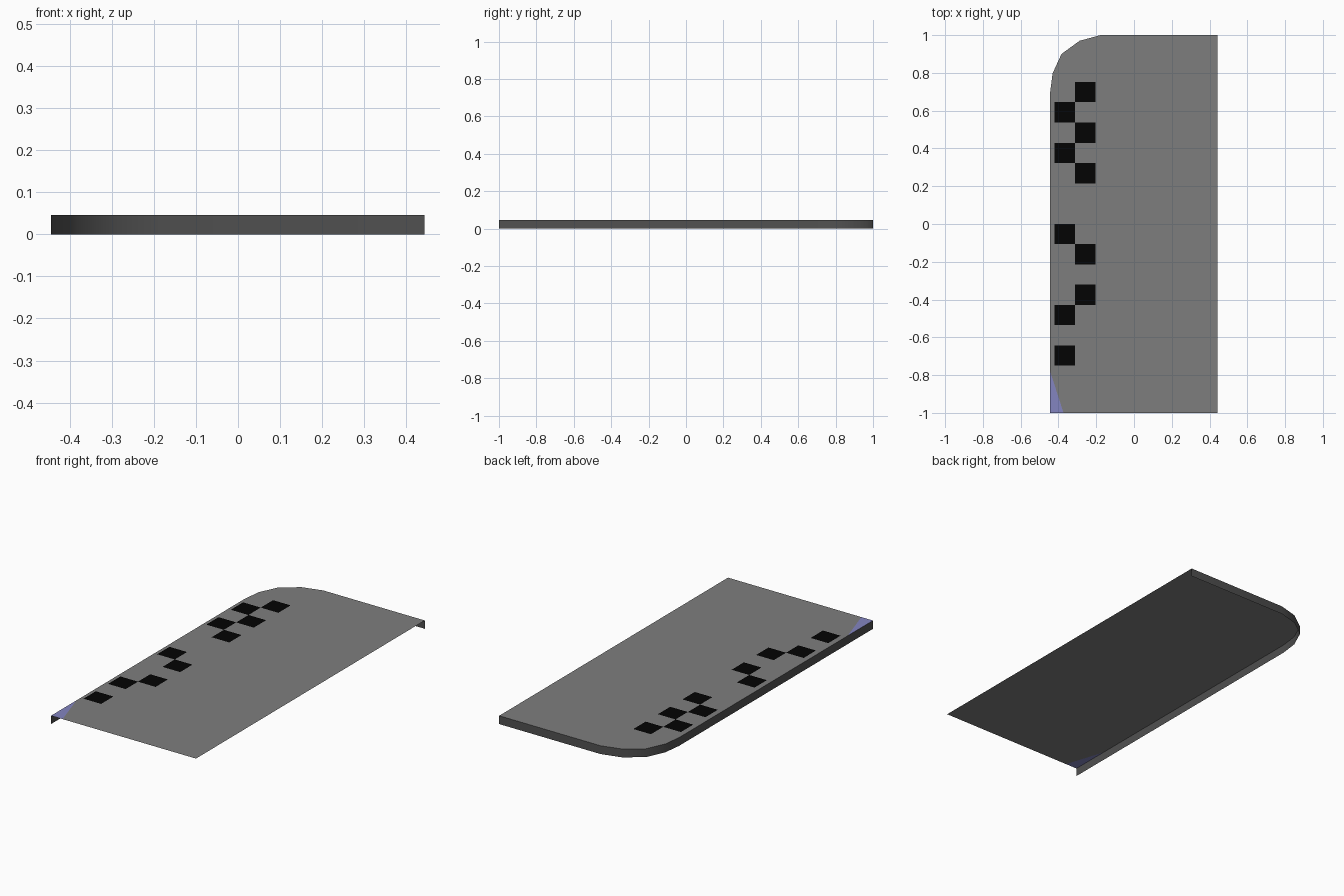
import bpy, bmesh, math

cube = bpy.data.objects.get("Cube")
if cube:
    bpy.data.objects.remove(cube, do_unlink=True)


def material(name, color):
    m = bpy.data.materials.new(name)
    m.use_nodes = True
    m.diffuse_color = (*color, 1)
    m.node_tree.nodes["Principled BSDF"].inputs["Base Color"].default_value = (*color, 1)
    return m


def finish(name, bm, mats):
    mesh = bpy.data.meshes.new(name)
    bm.to_mesh(mesh)
    bm.free()
    for m in mats:
        mesh.materials.append(m)
    obj = bpy.data.objects.new(name, mesh)
    bpy.context.collection.objects.link(obj)
    return obj


grey = material("grey", (0.208, 0.208, 0.208))
blue = material("pale blue", (0.23, 0.235, 0.53))
dark = material("dark grey", (0.082, 0.082, 0.082))
black = material("black", (0.001, 0.001, 0.001))

HEIGHT = 0.046
LEFT, RIGHT = -0.444, 0.443
tip_side, tip_front = (LEFT, -0.78), (-0.373, -1)

# Outer rim, from the front corner round the curved corner to the back
rim = [(LEFT, -1), tip_side, (LEFT, 0.697), (-0.431, 0.797), (-0.384, 0.9),
       (-0.288, 0.97), (-0.177, 1), (RIGHT, 1)]

# Thin panel with a dark skirt along the rim only; the front and inner side stay open
bm = bmesh.new()
top = [bm.verts.new((x, y, HEIGHT)) for x, y in rim]
low = [bm.verts.new((x, y, 0)) for x, y in rim]
front = bm.verts.new((*tip_front, HEIGHT))
corner = bm.verts.new((RIGHT, -1, HEIGHT))
bm.faces.new([front, corner] + top[:0:-1])
bm.faces.new([top[0], front, top[1]]).material_index = 1
for i in range(len(rim) - 1):
    bm.faces.new([low[i], top[i], top[i + 1], low[i + 1]]).material_index = 2
panel = finish("panel_with_skirt", bm, [grey, blue, dark])
bpy.ops.object.select_all(action="DESELECT")
panel.select_set(True)
bpy.context.view_layer.objects.active = panel
bpy.ops.object.shade_smooth_by_angle(angle=math.radians(40))

# Two columns of black squares just above the panel
STEP = 0.1073
bm = bmesh.new()
for x, rows in ((-0.42, (1, 3, 7, 11, 13)), (-0.312, (0, 2, 4, 8, 10))):
    for row in rows:
        y = 0.752 - row * STEP
        bm.faces.new([bm.verts.new((x + dx * STEP, y - dy * STEP, HEIGHT + 0.005))
                      for dx, dy in ((0, 1), (1, 1), (1, 0), (0, 0))])
finish("square_markings", bm, [black])
